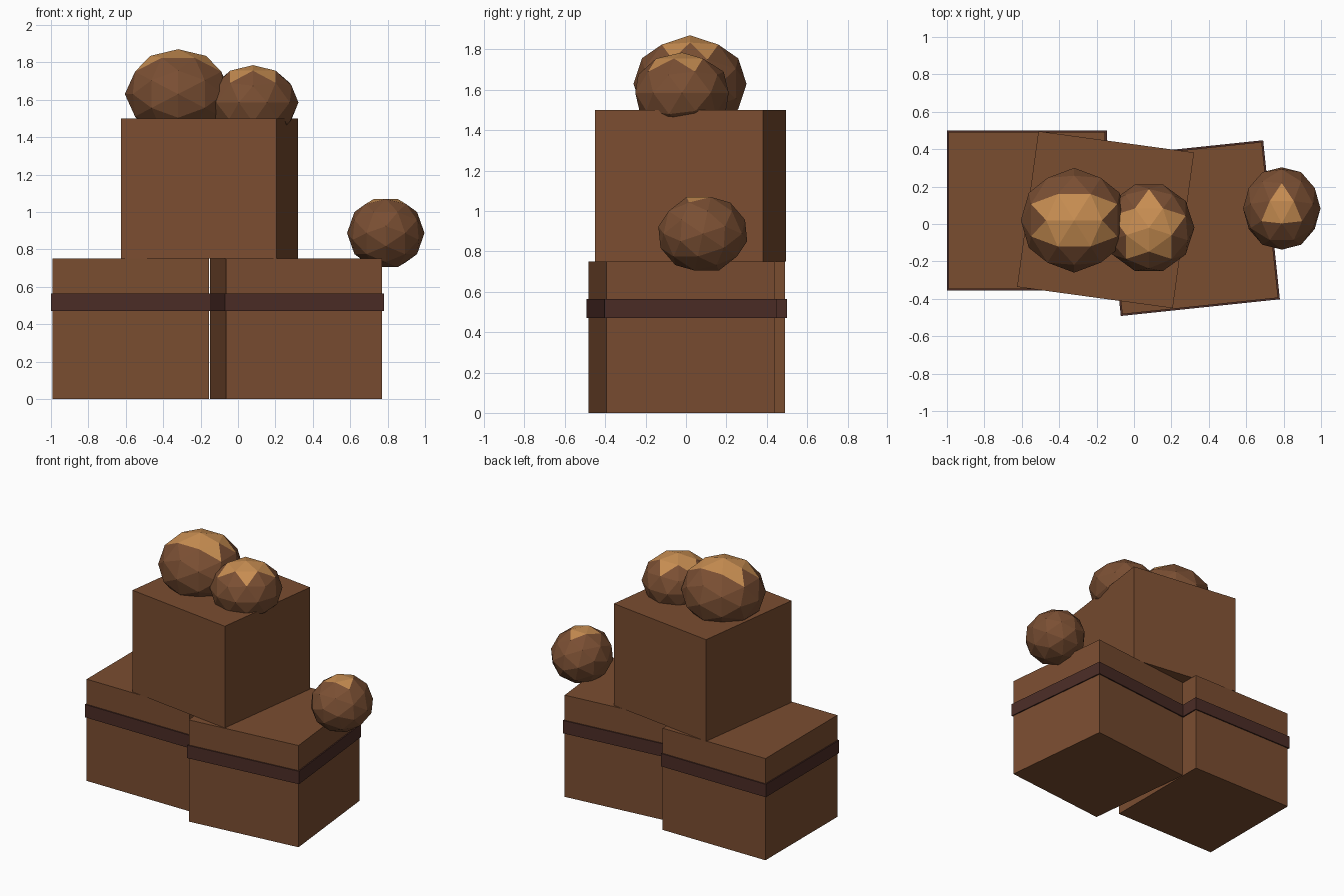
import bpy, bmesh
from math import radians
from mathutils import Matrix

if "Cube" in bpy.data.objects:
    bpy.data.objects.remove(bpy.data.objects["Cube"])


def material(name, rgb):
    m = bpy.data.materials.new(name)
    m.diffuse_color = (*rgb, 1)
    m.use_nodes = True
    m.node_tree.nodes["Principled BSDF"].inputs["Base Color"].default_value = m.diffuse_color
    return m


crate_brown = material("crate brown", (0.195, 0.074, 0.030))
band_dark = material("dark band", (0.070, 0.025, 0.019))
ball_brown = material("lump brown", (0.195, 0.078, 0.033))
ball_light = material("golden top", (0.578, 0.270, 0.084))


def finish(name, bm, mats):
    me = bpy.data.meshes.new(name)
    bm.to_mesh(me)
    bm.free()
    for m in mats:
        me.materials.append(m)
    ob = bpy.data.objects.new(name, me)
    bpy.context.collection.objects.link(ob)
    return ob


def box(name, x, y, z0, z1, size, angle, mat):
    bm = bmesh.new()
    bmesh.ops.create_cube(bm, size=1)
    bm.transform(Matrix.Translation((x, y, (z0 + z1) / 2))
                 @ Matrix.Rotation(radians(angle), 4, 'Z')
                 @ Matrix.Diagonal((size, size, z1 - z0, 1)))
    return finish(name, bm, [mat])


def lump(name, centre, radii, spin, tilt, turn, limit):
    """Low-poly ball, turned, with its upward faces golden, then squashed."""
    bm = bmesh.new()
    bmesh.ops.create_icosphere(bm, subdivisions=2, radius=1)
    bm.transform(Matrix.Rotation(radians(turn), 4, 'Z')
                 @ Matrix.Rotation(radians(tilt), 4, 'X')
                 @ Matrix.Rotation(radians(spin), 4, 'Z'))
    bm.normal_update()
    for f in bm.faces:
        f.material_index = int(f.normal.z + 0.1 * abs(f.normal.x) > limit)
    bm.transform(Matrix.Translation(centre) @ Matrix.Diagonal((*radii, 1)))
    return finish(name, bm, [ball_brown, ball_light])


# two lower crates, each with a dark band
for side, x, y, angle in (("left", -0.573, 0.072, 0), ("right", 0.31, -0.022, 6)):
    box(side + "_crate", x, y, 0, 0.75, 0.838, angle, crate_brown)
    box(side + "_crate_band", x, y, 0.47, 0.565, 0.855, angle, band_dark)

# plain crate on top
box("top_crate", -0.152, 0.023, 0.75, 1.5, 0.84, -7.8, crate_brown)

# lumps: two on the top crate, one resting at the right edge
lump("large_lump", (-0.32, 0.02, 1.63), (0.285, 0.28, 0.24), -90, -31.717, 90, 0.79)
lump("small_lump", (0.08, -0.02, 1.585), (0.243, 0.243, 0.20), -18, 0, 0, 0.77)
lump("edge_lump", (0.79, 0.083, 0.887), (0.207, 0.224, 0.195), -126, -37.377, 0, 0.89)
